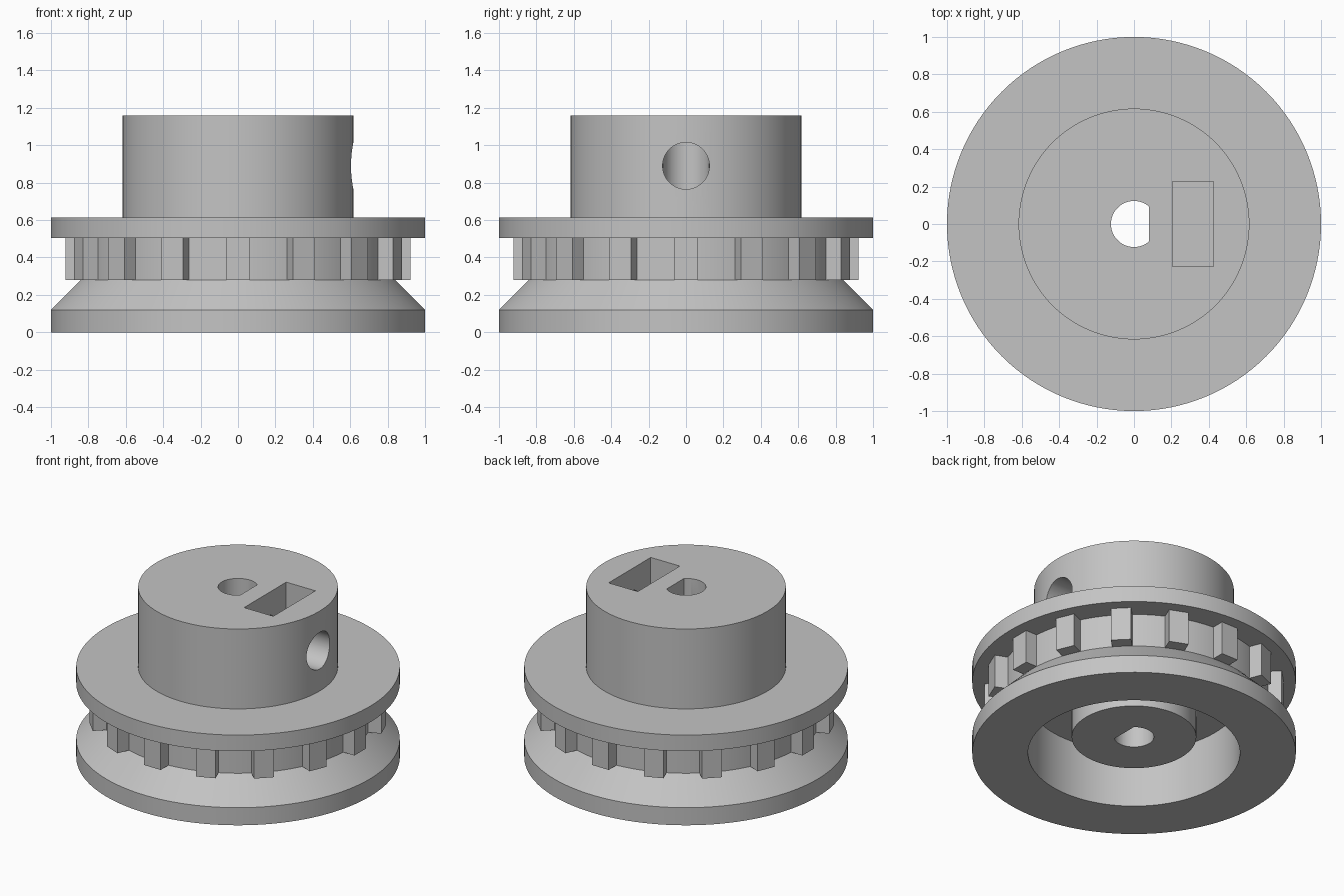
import bpy
import bmesh
import math
from mathutils import Matrix, Vector

cube = bpy.data.objects.get("Cube")
if cube:
    bpy.data.objects.remove(cube, do_unlink=True)

SEGMENTS = 128
TEETH = 16

grey = bpy.data.materials.new("plain_grey")
grey.use_nodes = True
colour = (0.55, 0.55, 0.55, 1)
grey.diffuse_color = colour
grey.node_tree.nodes["Principled BSDF"].inputs["Base Color"].default_value = colour


def make_object(name, bm):
    bmesh.ops.recalc_face_normals(bm, faces=bm.faces[:])
    mesh = bpy.data.meshes.new(name)
    bm.to_mesh(mesh)
    bm.free()
    mesh.materials.append(grey)
    obj = bpy.data.objects.new(name, mesh)
    bpy.context.collection.objects.link(obj)
    return obj


def lathe(name, profile):
    bm = bmesh.new()
    verts = [bm.verts.new((r, 0, z)) for r, z in profile]
    edges = [bm.edges.new(pair) for pair in zip(verts, verts[1:])]
    bmesh.ops.spin(bm, geom=verts + edges, cent=(0, 0, 0), axis=(0, 0, 1),
                   angle=math.tau, steps=SEGMENTS)
    bmesh.ops.remove_doubles(bm, verts=bm.verts[:], dist=1e-5)
    return make_object(name, bm)


def add_box(bm, low, high, turn=0):
    low, high = Vector(low), Vector(high)
    matrix = (Matrix.Rotation(turn, 4, "Z") @ Matrix.Translation((low + high) / 2)
              @ Matrix.Diagonal((*(high - low), 1)))
    bmesh.ops.create_cube(bm, size=1, matrix=matrix)


def cut(target, cutter):
    cutter.hide_render = True
    mod = target.modifiers.new("cut", "BOOLEAN")
    mod.operation = "DIFFERENCE"
    mod.solver = "EXACT"
    mod.object = cutter
    bpy.context.view_layer.objects.active = target
    bpy.ops.object.modifier_apply(modifier=mod.name)
    bpy.data.objects.remove(cutter, do_unlink=True)


# Flanges, drum, hub and the hollow underside with its centre boss
body = lathe("pulley_body", [
    (0, 0.115), (0.385, 0.115), (0.385, 0.39), (0.655, 0.39), (0.655, 0),
    (1, 0), (1, 0.12), (0.84, 0.28), (0.84, 0.505), (1, 0.505),
    (1, 0.615), (0.617, 0.615), (0.617, 1.16), (0, 1.16)])

# D-shaped shaft bore
bm = bmesh.new()
bore_radius, flat_x = 0.123, 0.08
start = math.acos(flat_x / bore_radius)
sweep = math.tau - 2 * start
ring = []
for i in range(65):
    a = start + sweep * i / 64
    ring.append(bm.verts.new((bore_radius * math.cos(a), bore_radius * math.sin(a), -0.1)))
face = bm.faces.new(ring)
result = bmesh.ops.extrude_face_region(bm, geom=[face])
bmesh.ops.translate(bm, vec=(0, 0, 1.5),
                    verts=[v for v in result["geom"] if isinstance(v, bmesh.types.BMVert)])
cut(body, make_object("bore_cutter", bm))

# Nut slot in the hub top
bm = bmesh.new()
add_box(bm, (0.205, -0.227, 0.66), (0.425, 0.227, 1.3))
cut(body, make_object("slot_cutter", bm))

# Set screw hole from the left side into the bore
bm = bmesh.new()
bmesh.ops.create_cone(bm, cap_ends=True, segments=64, radius1=0.125, radius2=0.125, depth=0.8,
                      matrix=Matrix.Translation((0.4, 0, 0.89)) @ Matrix.Rotation(math.pi / 2, 4, "Y"))
cut(body, make_object("screw_hole_cutter", bm))

bpy.ops.object.select_all(action="DESELECT")
body.select_set(True)
bpy.context.view_layer.objects.active = body
bpy.ops.object.shade_smooth_by_angle(angle=math.radians(30))

# Belt teeth around the drum
bm = bmesh.new()
for i in range(TEETH):
    add_box(bm, (0.78, -0.0625, 0.28), (0.922, 0.0625, 0.505), math.tau * i / TEETH)
make_object("belt_teeth", bm)
